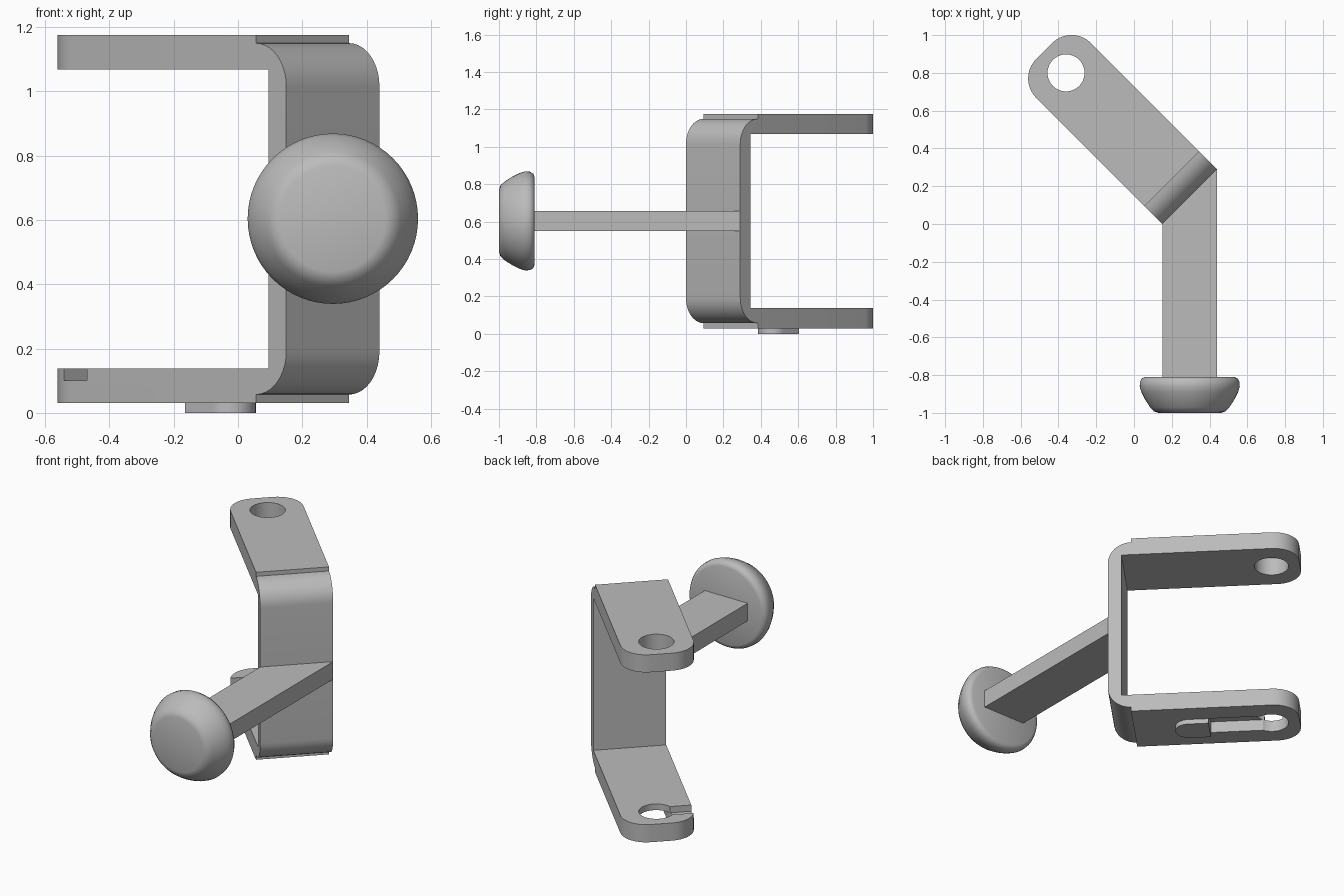
import bpy, bmesh, math
from mathutils import Matrix, Vector

cube = bpy.data.objects.get("Cube")
if cube:
    bpy.data.objects.remove(cube, do_unlink=True)

# One grey material
GREY = (0.5, 0.5, 0.5, 1.0)
grey = bpy.data.materials.new("plain grey")
grey.use_nodes = True
grey.diffuse_color = GREY
grey.node_tree.nodes["Principled BSDF"].inputs["Base Color"].default_value = GREY

# Bracket frame: local x runs along the arms, local y across them
FRAME = Matrix.Translation((0.295, 0.145, 0)) @ Matrix.Rotation(math.radians(135), 4, 'Z')
HALF = 0.205
LENGTH = 1.09
HOLE_X = 0.926


def finish(name, bm, matrix=Matrix()):
    bmesh.ops.recalc_face_normals(bm, faces=bm.faces)
    mesh = bpy.data.meshes.new(name)
    bm.to_mesh(mesh)
    bm.free()
    mesh.materials.append(grey)
    obj = bpy.data.objects.new(name, mesh)
    obj.matrix_world = matrix
    bpy.context.collection.objects.link(obj)
    return obj


def prism(points, offset):
    """Extrude a closed outline of 3D points by an offset."""
    bm = bmesh.new()
    face = bm.faces.new([bm.verts.new(p) for p in points])
    new = bmesh.ops.extrude_face_region(bm, geom=[face])["geom"]
    bmesh.ops.translate(bm, vec=offset,
                        verts=[v for v in new if isinstance(v, bmesh.types.BMVert)])
    return bm


def arc(cx, cy, r, start, end, steps=10):
    angles = [math.radians(start + (end - start) * i / steps) for i in range(steps + 1)]
    return [(cx + r * math.cos(a), cy + r * math.sin(a)) for a in angles]


def box(x0, x1, y0, y1, z0, z1):
    return prism([(x0, y0, z0), (x1, y0, z0), (x1, y1, z0), (x0, y1, z0)],
                 Vector((0, 0, z1 - z0)))


def cut(target, bm):
    cutter = finish("cutter", bm, FRAME)
    cutter.hide_render = True
    mod = target.modifiers.new("cut", 'BOOLEAN')
    mod.operation = 'DIFFERENCE'
    mod.solver = 'EXACT'
    mod.object = cutter
    bpy.context.view_layer.objects.active = target
    bpy.ops.object.modifier_apply(modifier=mod.name)
    bpy.data.objects.remove(cutter, do_unlink=True)


def smooth(obj, angle=30):
    bpy.ops.object.select_all(action='DESELECT')
    obj.select_set(True)
    bpy.context.view_layer.objects.active = obj
    bpy.ops.object.shade_smooth_by_angle(angle=math.radians(angle))


# C-shaped bracket: rounded back, slightly thicker arms
R = 0.134
profile = arc(R, 0.057 + R, R, 270, 180) + arc(R, 1.15 - R, R, 180, 90)
profile += [(R, 1.175), (LENGTH, 1.175), (LENGTH, 1.068), (0.078, 1.068),
            (0.078, 0.138), (LENGTH, 0.138), (LENGTH, 0.03), (R, 0.03)]
bm = prism([(x, -HALF, z) for x, z in profile], Vector((0, 2 * HALF, 0)))
ends = [e for e in bm.edges
        if all(abs(v.co.x - LENGTH) < 1e-4 for v in e.verts)
        and abs(e.verts[0].co.z - e.verts[1].co.z) > 0.05]
bmesh.ops.bevel(bm, geom=ends, offset=0.145, segments=10, profile=0.5, affect='EDGES')
bracket = finish("bracket", bm, FRAME)

# Round holes through both arms
hole = [(x, y, -0.1) for x, y in arc(HOLE_X, 0, 0.098, 0, 360, 40)[:-1]]
cut(bracket, prism(hole, Vector((0, 0, 1.5))))
# Slot under the lower arm, and notch from the hole to the side
cut(bracket, box(0.57, HOLE_X, -0.08, 0.08, -0.1, 0.10))
cut(bracket, box(0.877, 0.983, 0.0, 0.3, 0.10, 0.2))
smooth(bracket)

# Tab under the lower arm, rounded toward the bend
tab_outline = [(0.57, 0.08)] + arc(0.452, 0, 0.08, 90, 270, 16) + [(0.57, -0.08)]
tab = finish("tab", prism([(x, y, 0) for x, y in tab_outline], Vector((0, 0, 0.03))), FRAME)
smooth(tab)

# Straight flat bar, mitred against the bracket
bar_outline = [(0.15, -0.81), (0.44, -0.81), (0.44, 0.29), (0.15, 0.0)]
finish("bar", prism([(x, y, 0.55) for x, y in bar_outline], Vector((0, 0, 0.108))))

# Turned knob
knob_profile = [(0, -1), (0.165, -1), (0.19, -0.992), (0.21, -0.97), (0.236, -0.93),
                (0.256, -0.89), (0.265, -0.86), (0.263, -0.835), (0.253, -0.817),
                (0.235, -0.81), (0, -0.81)]
bm = bmesh.new()
verts = [bm.verts.new((r, y, 0)) for r, y in knob_profile]
edges = [bm.edges.new(pair) for pair in zip(verts, verts[1:])]
bmesh.ops.spin(bm, geom=verts + edges, cent=(0, 0, 0), axis=(0, 1, 0),
               angle=math.tau, steps=64)
bmesh.ops.remove_doubles(bm, verts=bm.verts, dist=1e-4)
knob = finish("knob", bm, Matrix.Translation((0.295, 0, 0.604)))
smooth(knob, 50)
